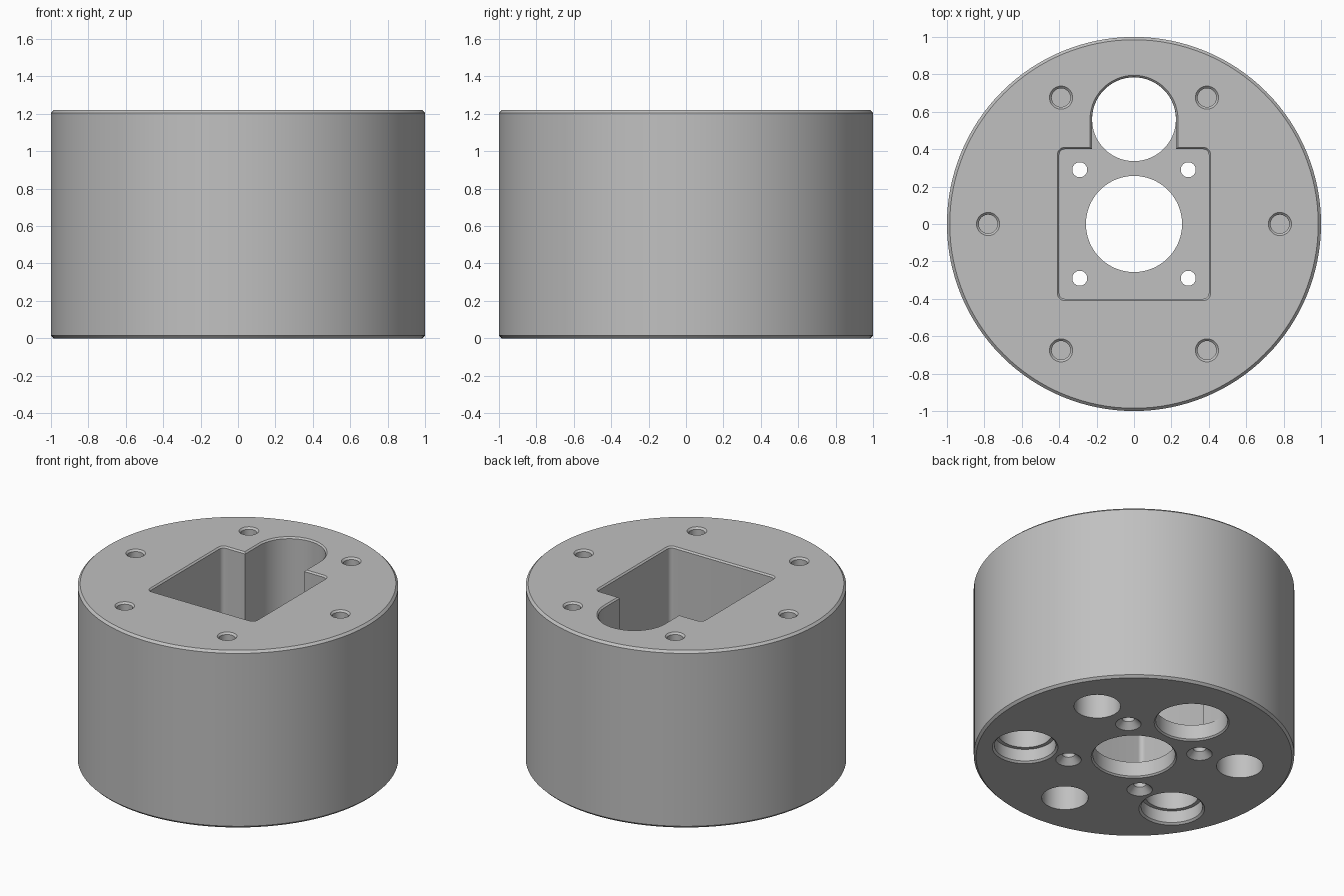
import bpy
import bmesh
import math

HEIGHT = 1.22
FLOOR = 0.11      # thickness under the pocket
EXTRA = 0.05      # cutter overshoot past the faces
EDGE = 0.015      # outer chamfer

cube = bpy.data.objects.get("Cube")
if cube:
    bpy.data.objects.remove(cube, do_unlink=True)

grey = bpy.data.materials.new("plain_grey")
grey.use_nodes = True
colour = (0.53, 0.53, 0.53, 1)
grey.diffuse_color = colour
grey.node_tree.nodes["Principled BSDF"].inputs["Base Color"].default_value = colour


def arc(cx, cy, r, start, end, steps):
    """Points along an arc, angles in degrees, both ends included."""
    angles = [math.radians(start + (end - start) * i / steps) for i in range(steps + 1)]
    return [(cx + r * math.cos(a), cy + r * math.sin(a)) for a in angles]


def circle(r, cx=0, cy=0, sides=64):
    return arc(cx, cy, r, 0, 360, sides)[:-1]


def rounded_square(half, r):
    points = []
    for quarter, (sx, sy) in enumerate([(1, 1), (-1, 1), (-1, -1), (1, -1)]):
        points += arc(sx * (half - r), sy * (half - r), r, quarter * 90, quarter * 90 + 90, 6)
    return points


def slot(r):
    """Half-round slot running back out of the square pocket."""
    return arc(0, 0.56, r, 0, 180, 32) + [(-r, 0.2), (r, 0.2)]


def loft(name, layers):
    """Closed solid through a stack of (outline, z) layers."""
    bm = bmesh.new()
    rings = [[bm.verts.new((x, y, z)) for x, y in outline] for outline, z in layers]
    for low, high in zip(rings, rings[1:]):
        for i in range(len(low)):
            j = (i + 1) % len(low)
            bm.faces.new((low[i], low[j], high[j], high[i]))
    bm.faces.new(rings[0][::-1])
    bm.faces.new(rings[-1])
    mesh = bpy.data.meshes.new(name)
    bm.to_mesh(mesh)
    bm.free()
    obj = bpy.data.objects.new(name, mesh)
    bpy.context.collection.objects.link(obj)
    mesh.materials.append(grey)
    return obj


cutters = []


def cut(name, layers):
    cutter = loft(name, layers)
    cutter.hide_render = True
    cutters.append(cutter)


def bore(name, cx, cy, profile, sides=64):
    """Round hole from a (radius, z) profile, lowest first."""
    cut(name, [(circle(r, cx, cy, sides), z) for r, z in profile])


def polar(radius, degrees):
    a = math.radians(degrees)
    return radius * math.cos(a), radius * math.sin(a)


# Main body with chamfered rims
body = loft("round_housing", [
    (circle(1 - EDGE, sides=128), 0), (circle(1, sides=128), EDGE),
    (circle(1, sides=128), HEIGHT - EDGE), (circle(1 - EDGE, sides=128), HEIGHT)])

# Square pocket and its half-round slot, flared at the top rim
BEVEL = 0.01
for name, outline in (("square_pocket", lambda d: rounded_square(0.4 + d, 0.03 + d)),
                      ("round_slot", lambda d: slot(0.225 + d))):
    cut(name, [(outline(0), FLOOR), (outline(0), HEIGHT - BEVEL),
               (outline(BEVEL), HEIGHT), (outline(BEVEL), HEIGHT + EXTRA)])

# Two through holes in the pocket floor, chamfered underneath
for name, y, r in (("centre_hole", 0, 0.257), ("offset_hole", 0.56, 0.224)):
    bore(name, 0, y, [(r + BEVEL, -EXTRA), (r + BEVEL, 0), (r, BEVEL), (r, 0.3)])

# Four countersunk screw holes
for sx in (-1, 1):
    for sy in (-1, 1):
        bore("screw_hole", sx * 0.29, sy * 0.29,
             [(0.08, -EXTRA), (0.08, 0), (0.04, 0.04), (0.04, 0.3)], 32)

# Six blind holes in the top face
for i in range(6):
    x, y = polar(0.78, i * 60)
    bore("top_hole", x, y, [(0.05, HEIGHT - 0.3), (0.05, HEIGHT - 0.012),
                            (0.062, HEIGHT), (0.062, HEIGHT + EXTRA)], 32)

# Three plain blind holes underneath
for angle in (30, 150, 270):
    x, y = polar(0.67, angle)
    bore("bottom_hole", x, y, [(0.145, -EXTRA), (0.145, 0.6)])

# Two stepped blind holes underneath
for angle in (-30, -150):
    x, y = polar(0.69, angle)
    bore("stepped_hole", x, y, [(0.205, -EXTRA), (0.205, 0), (0.192, 0.012),
                                (0.192, 0.095), (0.167, 0.095), (0.167, 0.6)])

# Cut everything, keep the result and drop the cutters
for cutter in cutters:
    mod = body.modifiers.new(cutter.name, "BOOLEAN")
    mod.operation = "DIFFERENCE"
    mod.solver = "EXACT"
    mod.object = cutter
depsgraph = bpy.context.evaluated_depsgraph_get()
result = bpy.data.meshes.new_from_object(body.evaluated_get(depsgraph))
body.modifiers.clear()
body.data = result
for cutter in cutters:
    bpy.data.objects.remove(cutter, do_unlink=True)

# Smooth walls, sharp edges
bpy.ops.object.select_all(action="DESELECT")
body.select_set(True)
bpy.context.view_layer.objects.active = body
bpy.ops.object.shade_smooth_by_angle(angle=math.radians(25))
